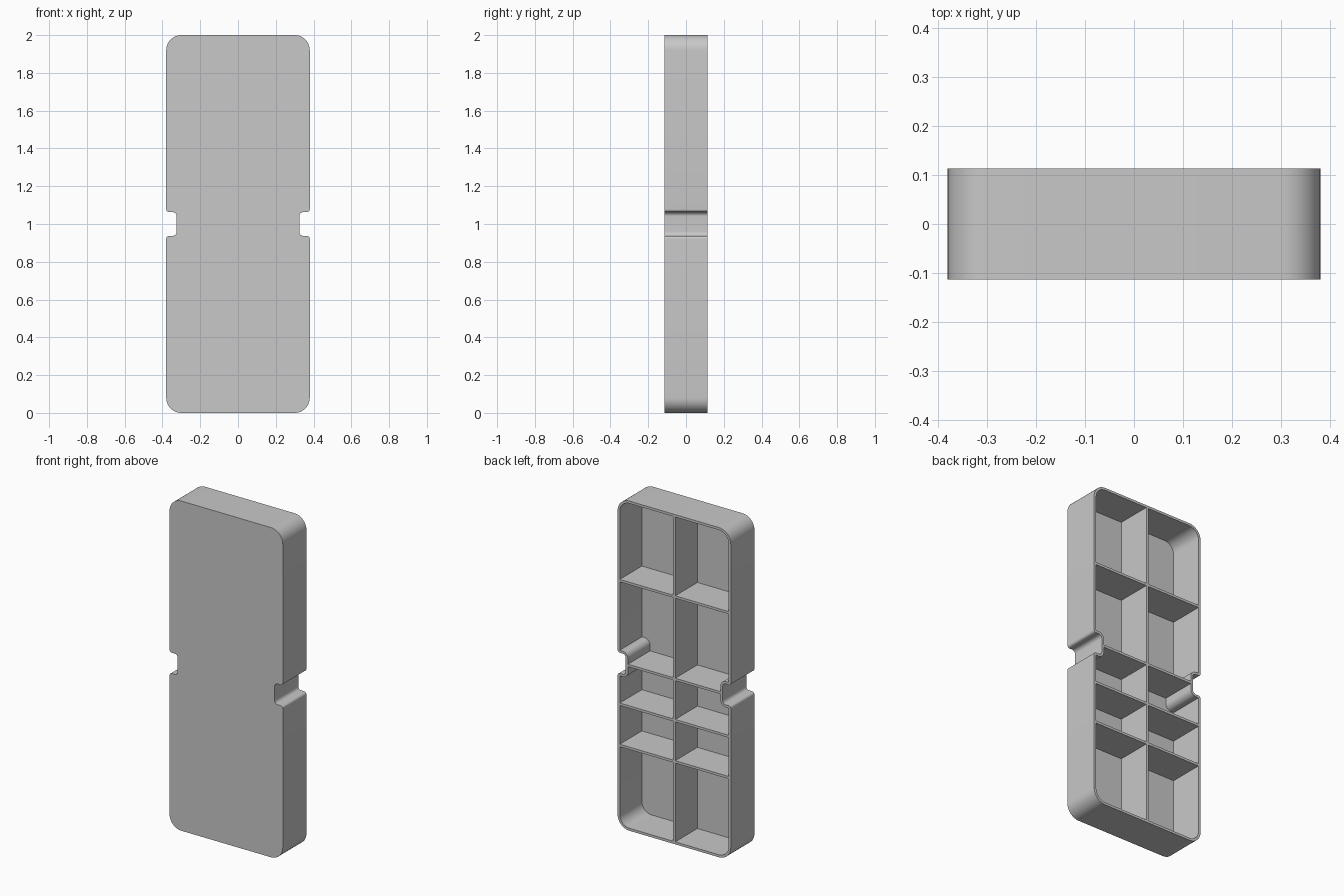
import bpy, bmesh, math
from mathutils import Vector

cube = bpy.data.objects.get("Cube")
if cube:
    bpy.data.objects.remove(cube, do_unlink=True)

W, H, D = 0.38, 2.0, 0.1135     # half width, height, half depth
WALL = 0.015                    # wall, plate and rib thickness
NOTCH_X, NOTCH_LOW, NOTCH_TOP = 0.325, 0.937, 1.063

grey = bpy.data.materials.new("light grey")
grey.use_nodes = True
colour = (0.58, 0.58, 0.58, 1)
grey.diffuse_color = colour
grey.node_tree.nodes["Principled BSDF"].inputs["Base Color"].default_value = colour


def add_object(name, bm):
    bmesh.ops.recalc_face_normals(bm, faces=bm.faces)
    mesh = bpy.data.meshes.new(name)
    bm.to_mesh(mesh)
    bm.free()
    mesh.materials.append(grey)
    obj = bpy.data.objects.new(name, mesh)
    bpy.context.collection.objects.link(obj)
    return obj


def outline(corners, inset, steps=10):
    """Rounded right-angled outline, moved inwards by inset."""
    points = []
    for i, (x, z, r) in enumerate(corners):
        p = Vector((x, z))
        u = (Vector(corners[i - 1][:2]) - p).normalized()
        v = (Vector(corners[(i + 1) % len(corners)][:2]) - p).normalized()
        convex = (-u).cross(v) > 0
        centre = p + r * (u + v)
        radius = r - inset if convex else r + inset
        for s in range(steps + 1):
            a = math.pi / 2 * s / steps
            points.append(centre - radius * (v * math.cos(a) + u * math.sin(a)))
    return points


def box(name, x0, x1, z0, z1):
    bm = bmesh.new()
    bmesh.ops.create_cube(bm, size=1)
    y0, y1 = -D + WALL / 2, D
    for v in bm.verts:
        v.co = ((x0 + x1) / 2 + v.co.x * (x1 - x0),
                (y0 + y1) / 2 + v.co.y * (y1 - y0),
                (z0 + z1) / 2 + v.co.z * (z1 - z0))
    return add_object(name, bm)


# Open-backed tray with rounded corners and a notch in each side
right = [(W, 0, 0.08), (W, NOTCH_LOW, 0.016), (NOTCH_X, NOTCH_LOW, 0.022),
         (NOTCH_X, NOTCH_TOP, 0.022), (W, NOTCH_TOP, 0.016), (W, H, 0.08)]
corners = right + [(-x, z, r) for x, z, r in reversed(right)]
outer, inner = outline(corners, 0), outline(corners, WALL)

bm = bmesh.new()
loops = [[bm.verts.new((p.x, y, p.y)) for p in pts]
         for pts, y in ((outer, -D), (outer, D), (inner, D), (inner, -D + WALL))]
bm.faces.new(loops[0])
bm.faces.new(loops[3])
for a, b in zip(loops, loops[1:]):
    for i in range(len(a)):
        bm.faces.new((a[i - 1], a[i], b[i], b[i - 1]))
tray = add_object("tray_shell", bm)

bpy.ops.object.select_all(action='DESELECT')
tray.select_set(True)
bpy.context.view_layer.objects.active = tray
bpy.ops.object.shade_smooth_by_angle(angle=math.radians(30))

# Upright rib down the middle
half = WALL / 2
box("centre_rib", -half, half, WALL, H - WALL)

# Cross ribs, shorter where they meet the notches
for n, z in enumerate((0.5, 0.75, 1.0, 1.5), 1):
    reach = (NOTCH_X if NOTCH_LOW < z < NOTCH_TOP else W) - WALL
    box(f"left_cross_rib_{n}", half, reach, z - half, z + half)
    box(f"right_cross_rib_{n}", -reach, -half, z - half, z + half)
